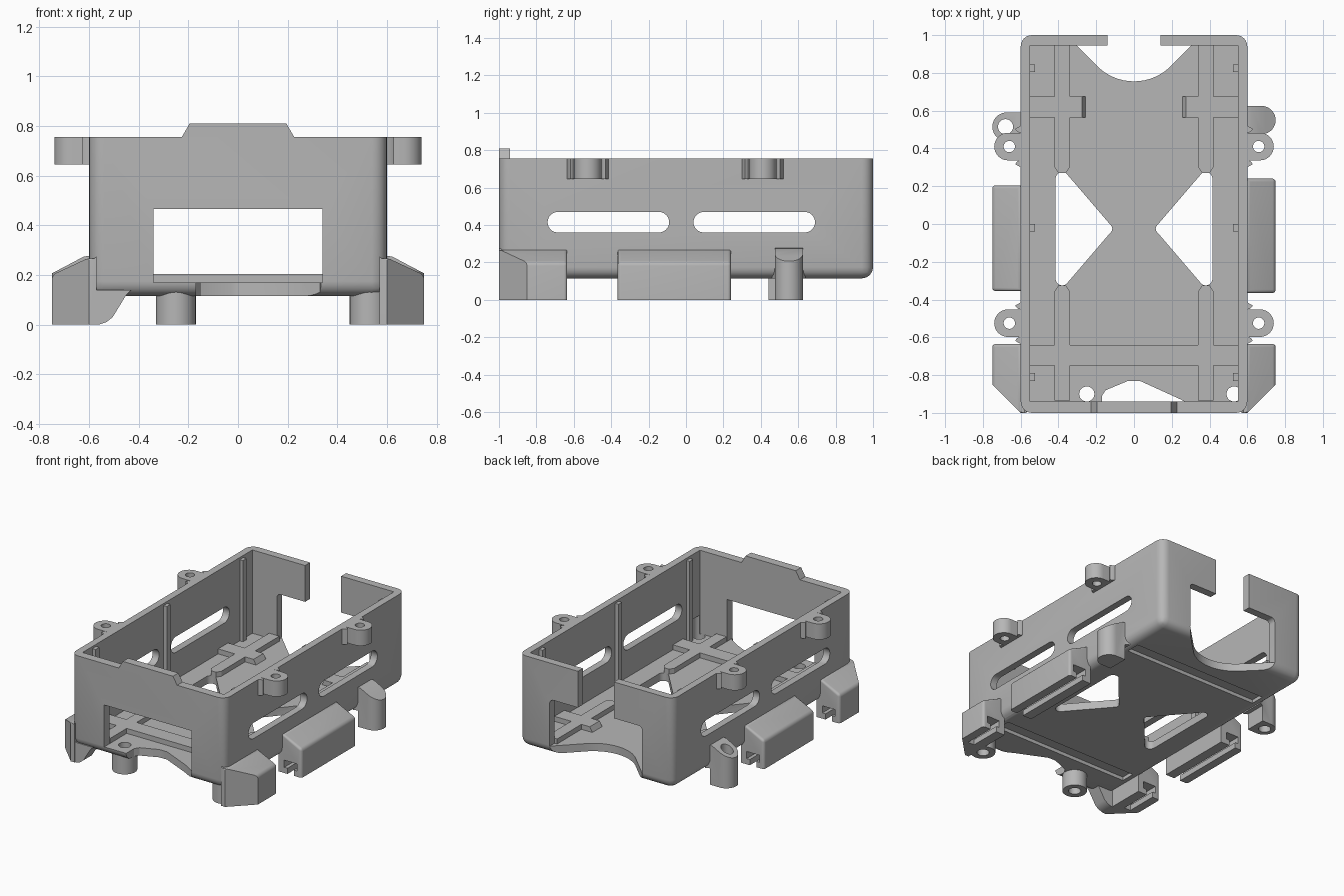
import bpy, bmesh
from math import sin, cos, pi, radians

if "Cube" in bpy.data.objects:
    bpy.data.objects.remove(bpy.data.objects["Cube"], do_unlink=True)

GREY = (0.47, 0.47, 0.47, 1)
mat = bpy.data.materials.new("light grey plastic")
mat.use_nodes = True
mat.diffuse_color = GREY
mat.node_tree.nodes["Principled BSDF"].inputs["Base Color"].default_value = GREY


def finish(name, bm):
    bmesh.ops.recalc_face_normals(bm, faces=bm.faces)
    mesh = bpy.data.meshes.new(name)
    bm.to_mesh(mesh)
    bm.free()
    mesh.materials.append(mat)
    obj = bpy.data.objects.new(name, mesh)
    bpy.context.collection.objects.link(obj)
    return obj


def prism(name, pts, axis, a, b, bevel=0, pick=None):
    """Extrude a 2D outline along an axis, optionally rounding chosen edges."""
    place = {"x": lambda u, v, w: (w, u, v), "y": lambda u, v, w: (u, w, v),
             "z": lambda u, v, w: (u, v, w)}[axis]
    bm = bmesh.new()
    low = [bm.verts.new(place(u, v, a)) for u, v in pts]
    high = [bm.verts.new(place(u, v, b)) for u, v in pts]
    bm.faces.new(low)
    bm.faces.new(high)
    n = len(pts)
    for i in range(n):
        j = (i + 1) % n
        bm.faces.new((low[i], low[j], high[j], high[i]))
    if bevel:
        edges = [e for e in bm.edges if pick is None or pick(*[v.co for v in e.verts])]
        bmesh.ops.bevel(bm, geom=edges, offset=bevel, segments=6, profile=0.5, affect="EDGES")
    return finish(name, bm)


def box(name, x, y, z, bevel=0, pick=None):
    rect = [(x[0], y[0]), (x[1], y[0]), (x[1], y[1]), (x[0], y[1])]
    return prism(name, rect, "z", z[0], z[1], bevel, pick)


def arc(cx, cy, r, start, end, n=12):
    angles = [radians(start + (end - start) * i / n) for i in range(n + 1)]
    return [(cx + r * cos(t), cy + r * sin(t)) for t in angles]


def cylinder(name, x, y, r, z0, z1):
    return prism(name, arc(x, y, r, 0, 350, 35), "z", z0, z1)


def flip(pts, s):
    return [(s * u, v) for u, v in pts]


def boolean(obj, tools, op="DIFFERENCE"):
    for tool in tools:
        mod = obj.modifiers.new("bool", "BOOLEAN")
        mod.operation, mod.solver, mod.object = op, "EXACT", tool
        bpy.context.view_layer.objects.active = obj
        bpy.ops.object.modifier_apply(modifier=mod.name)
        bpy.data.objects.remove(tool, do_unlink=True)


# Open tray with rounded corners and bottom edge
parts = []
tray = box("tray", (-0.6, 0.6), (-1, 1), (0.115, 0.755), 0.06,
           lambda p, q: abs(p.z - q.z) > 0.1 or p.z + q.z < 0.3)
parts.append(tray)
cuts = [box("cavity", (-0.55, 0.55), (-0.94, 0.945), (0.17, 1))]

# Front window, rear gap and the wider rear opening below its hooks
cuts.append(box("window", (-0.34, 0.34), (-1.1, -0.9), (0.17, 0.465)))
cuts.append(box("rear_gap", (-0.14, 0.14), (0.9, 1.1), (0.17, 1)))
cuts.append(box("rear_opening", (-0.36, 0.36), (0.9, 1.1), (0.17, 0.5), 0.03,
                lambda p, q: abs(p.y - q.y) > 0.1 and p.z > 0.4))

# Scooped floor edges at the rear and front
scoop = [(0.36, 1.1), (0.36, 1.0)] + arc(0, 1.03, 0.275, -42, -138, 16)
cuts.append(prism("rear_scoop", scoop + [(-0.36, 1.0), (-0.36, 1.1)], "z", 0, 0.17001))
notch = [(-0.17, -1.1), (-0.17, -0.91), (-0.15, -0.88), (-0.03, -0.83), (0.03, -0.83),
         (0.25, -0.93), (0.33, -0.98), (0.36, -1.1)]
cuts.append(prism("front_notch", notch, "z", 0, 0.17001))

# Triangular floor windows, and long slots in both side walls
for s in (1, -1):
    tri = (arc(0.14, -0.025, 0.025, 220, 140, 6) + arc(0.38, 0.24, 0.035, 130, 0, 8)
           + arc(0.38, -0.29, 0.035, 0, -130, 8))
    cuts.append(prism("floor_window", flip(tri, s), "z", 0, 0.3))
for y0, y1 in ((-0.74, -0.09), (0.04, 0.69)):
    r = 0.055
    slot = arc(y0 + r, 0.415, r, 90, 270) + arc(y1 - r, 0.415, r, -90, 90)
    cuts.append(prism("side_slot", slot, "x", -1, 1))

# Strap channels under the floor
for y0, y1 in ((0.57, 0.67), (-0.745, -0.645)):
    cuts.append(box("channel", (-0.53, 0.53), (y0, y1), (0, 0.14)))
boolean(tray, cuts)

# Raised strap ridges on the floor
for s in (1, -1):
    for y0, y1 in ((0.27, 0.945), (-0.935, -0.325)):
        end = 0.27 if y0 > 0 else -0.325
        turn = 1 if y0 > 0 else -1
        far = 0.945 if y0 > 0 else -0.935
        outline = [(0.34, far), (0.42, far), (0.42, end + turn * 0.03),
                   (0.40, end), (0.36, end), (0.34, end + turn * 0.03)]
        parts.append(prism("long_ridge", flip(outline, s), "z", 0.16, 0.205))
    wedge = [(0.25, 0.16), (0.275, 0.205), (0.555, 0.205), (0.555, 0.16)]
    parts.append(prism("rear_cross_ridge", flip(wedge, s), "y", 0.565, 0.675))

    # Upright ribs on the inner side walls
    for y in (0.825, -0.02, -0.81):
        x = sorted((s * 0.525, s * 0.56))
        parts.append(box("wall_rib", x, (y - 0.02, y + 0.02), (0.16, 0.74)))

    # Screw ears at the rim, flared into the wall
    for y in (0.41, -0.525):
        ear = ([(0.58, y - 0.11), (0.6, y - 0.11)] + arc(0.6, y - 0.103, 0.03, 0, 90, 5)[1:]
               + arc(0.667, y, 0.073, -90, 90, 16)
               + arc(0.6, y + 0.103, 0.03, -90, 0, 5)[:-1] + [(0.6, y + 0.11), (0.58, y + 0.11)])
        obj = prism("screw_ear", flip(ear, s), "z", 0.645, 0.755)
        boolean(obj, [cylinder("hole", s * 0.66, y, 0.03, 0.6, 0.8)])
        parts.append(obj)

    # Foot pods with T-shaped slots underneath
    foot = [(0.57, 0), (0.75, 0), (0.75, 0.2), (0.6, 0.27), (0.57, 0.275)]
    mid = (-0.365, 0.24) if s > 0 else (-0.355, 0.205)
    for name, y0, y1 in (("middle_foot", *mid), ("front_foot", -1, -0.635)):
        obj = prism(name, flip(foot, s), "y", y0, y1, 0.018,
                    lambda p, q: min(abs(p.x), abs(q.x)) > 0.59 and max(p.z, q.z) > 0.1)
        front = name == "front_foot"
        start = -0.86 if front else y0 - 0.1
        tools = [box("slot_neck", sorted((s * 0.64, s * 0.69)), (start, y1 + 0.1), (-0.1, 0.05)),
                 box("slot_head", sorted((s * 0.615, s * 0.715)), (start, y1 + 0.1), (0.04, 0.09))]
        if front:
            corner = [(0.6, -1), (0.75, -0.85), (0.9, -0.85), (0.9, -1.2), (0.6, -1.2)]
            tools.append(prism("corner_cut", flip(corner, s), "z", -0.1, 0.5))
        boolean(obj, tools)
        parts.append(obj)

    # Sloping round posts beside the rear half
    y = 0.55 if s > 0 else 0.515
    post = ([(0.57, y - 0.09), (0.6, y - 0.075)] + arc(0.675, y, 0.075, -90, 90, 20)
            + [(0.6, y + 0.075), (0.57, y + 0.09)])
    obj = prism("side_post", flip(post, s), "z", 0, 0.3)
    slope = [(0.5, 0.285), (0.62, 0.275), (0.8, 0.18), (0.8, 0.5), (0.5, 0.5)]
    tools = [prism("slope", flip(slope, s), "y", 0, 1)]
    # Relieve the body-side half below the tray
    tools.append(box("relief", sorted((s * 0.5, s * 0.6)), (0.3, 0.8), (-0.1, 0.115)))
    if s < 0:
        tools.append(cylinder("hole", -0.68, y, 0.04, -0.1, 0.5))
    boolean(obj, tools)
    parts.append(obj)

parts.append(box("front_cross_ridge", (-0.555, 0.555), (-0.75, -0.64), (0.16, 0.205)))

# Front screw posts, bored through the floor
for x in (-0.25, 0.53):
    obj = cylinder("front_post", x, -0.9, 0.08, 0, 0.16)
    boolean(obj, [cylinder("hole", x, -0.9, 0.04, -0.1, 0.3)])
    boolean(tray, [cylinder("hole", x, -0.9, 0.04, -0.1, 0.3)])
    parts.append(obj)

# Curved gusset beside the right front foot
gusset = [(-0.6, 0), (-0.56, 0), (-0.53, 0.01), (-0.505, 0.03), (-0.45, 0.12), (-0.43, 0.14), (-0.6, 0.14)]
parts.append(prism("front_gusset", gusset, "y", -0.995, -0.9))

# Raised tab on the front rim
tab = [(-0.23, 0.75), (0.23, 0.75), (0.195, 0.81), (-0.195, 0.81)]
parts.append(prism("front_tab", tab, "y", -1, -0.94))

bpy.ops.object.select_all(action="DESELECT")
for obj in parts:
    obj.select_set(True)
bpy.context.view_layer.objects.active = tray
bpy.ops.object.shade_smooth_by_angle(angle=radians(30))
